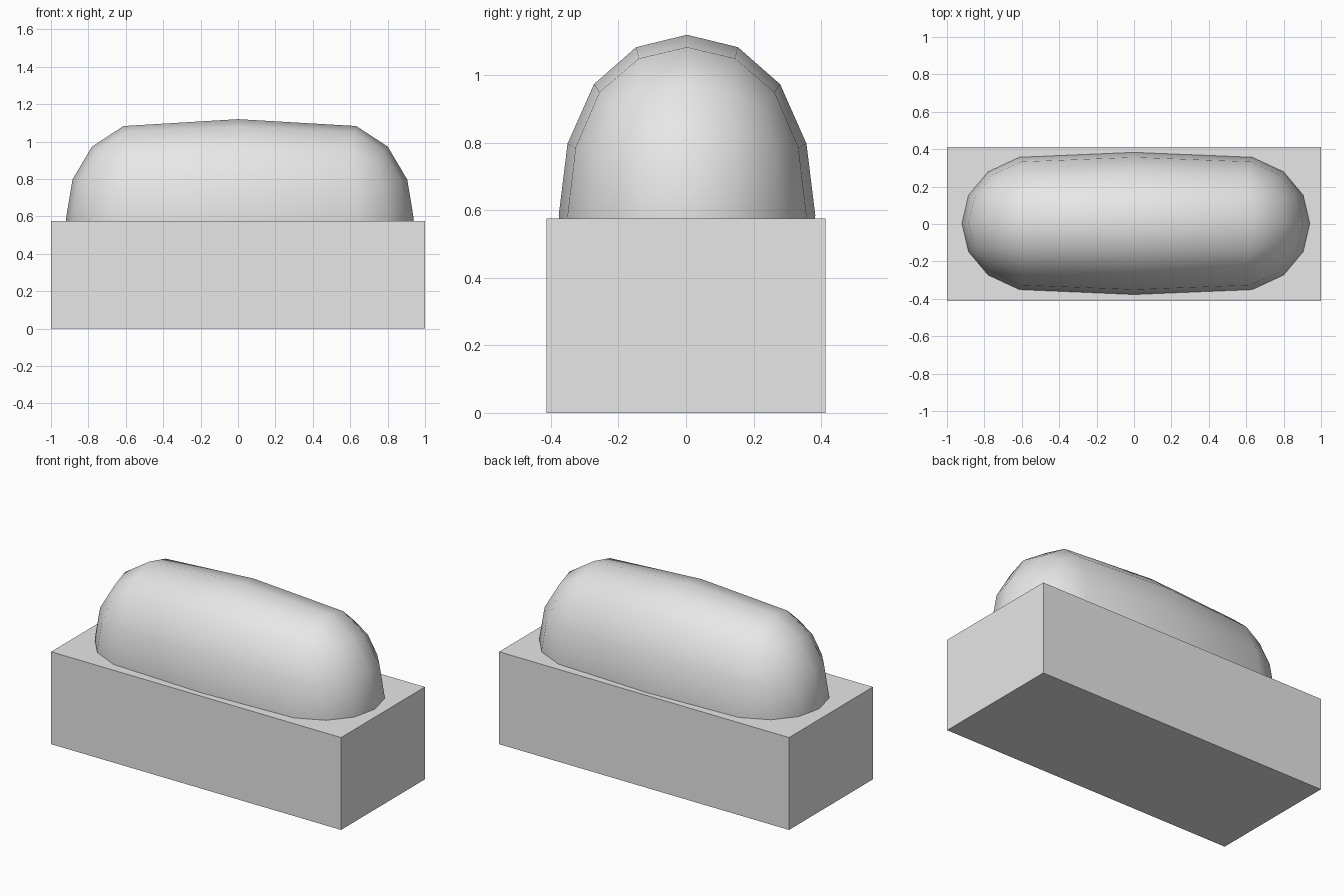
import bpy

old = bpy.data.objects.get("Cube")
if old:
    bpy.data.objects.remove(old, do_unlink=True)

# One plain light grey
grey = bpy.data.materials.new("light_grey")
grey.use_nodes = True
colour = (0.8, 0.8, 0.8, 1)
grey.diffuse_color = colour
for node in grey.node_tree.nodes:
    if node.type == 'BSDF_PRINCIPLED':
        node.inputs["Base Color"].default_value = colour


def add_cube(name):
    bpy.ops.mesh.primitive_cube_add(size=2)
    obj = bpy.context.object
    obj.name = name
    obj.data.materials.append(grey)
    return obj


# Rectangular base block
base = add_cube("base_block")
for v in base.data.vertices:
    v.co = (v.co.x, v.co.y * 0.413, 0.288 + v.co.z * 0.288)

# Rounded top: a subdivided cube whose two halves are pulled apart lengthwise
top = add_cube("rounded_top")
sub = top.modifiers.new("rounding", 'SUBSURF')
sub.levels = 2
bpy.ops.object.modifier_apply(modifier=sub.name)
size = max(v.co.x for v in top.data.vertices)
for v in top.data.vertices:
    x, y, z = v.co / size
    shift = 0 if abs(x) < 0.01 else (0.43 if x > 0 else -0.41)
    v.co = (x * 0.51 + shift, y * 0.38 + 0.003, 0.585 + z * 0.535)
bpy.ops.object.shade_smooth()
